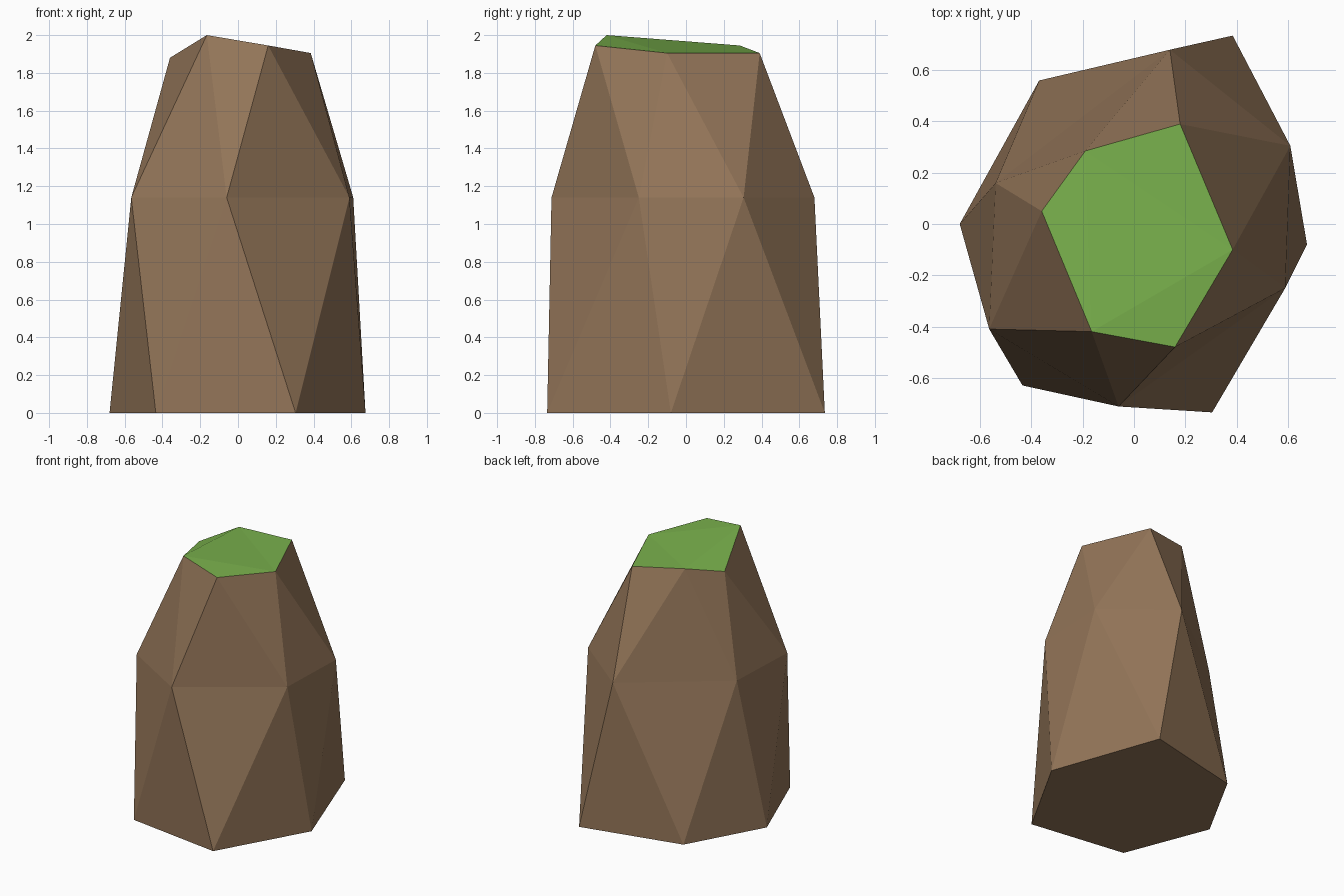
import bpy
import bmesh

if "Cube" in bpy.data.objects:
    bpy.data.objects.remove(bpy.data.objects["Cube"])


def material(name, rgb):
    m = bpy.data.materials.new(name)
    m.diffuse_color = (*rgb, 1)
    m.use_nodes = True
    m.node_tree.nodes["Principled BSDF"].inputs["Base Color"].default_value = m.diffuse_color
    return m


# Three irregular hexagonal outlines, each twisted relative to the one below
base = [(-.68, 0, 0), (-.37, .56, 0), (.385, .735, 0),
        (.675, -.08, 0), (.305, -.735, 0), (-.435, -.63, 0)]
waist = [(-.54, .16, 1.14), (.14, .68, 1.14), (.61, .305, 1.14),
         (.59, -.25, 1.14), (-.06, -.712, 1.14), (-.565, -.41, 1.14)]
crown = [(-.36, .05, 1.88), (-.19, .285, 1.945), (.18, .39, 1.905),
         (.385, -.10, 1.905), (.16, -.48, 1.945), (-.165, -.42, 2.0)]

bm = bmesh.new()
B, M, T = [[bm.verts.new(p) for p in ring] for ring in (base, waist, crown)]

# Faceted rock sides: zigzag bands below and above the waist
for i in range(6):
    j = (i + 1) % 6
    bm.faces.new((B[i], B[j], M[i]))
    bm.faces.new((B[i], M[i], M[i - 1]))
    bm.faces.new((T[i], T[j], M[i]))
    bm.faces.new((T[i], M[i], M[i - 1]))
bm.faces.new(B)

# Grassy cap, slightly folded
for a, b, c in ((5, 0, 1), (5, 1, 3), (1, 2, 3), (5, 3, 4)):
    bm.faces.new((T[a], T[b], T[c])).material_index = 1

bmesh.ops.recalc_face_normals(bm, faces=bm.faces)
mesh = bpy.data.meshes.new("rock_pillar")
bm.to_mesh(mesh)
bm.free()
mesh.materials.append(material("brown_rock", (.296, .181, .100)))
mesh.materials.append(material("green_grass", (.195, .445, .074)))
bpy.context.collection.objects.link(bpy.data.objects.new("rock_pillar", mesh))
